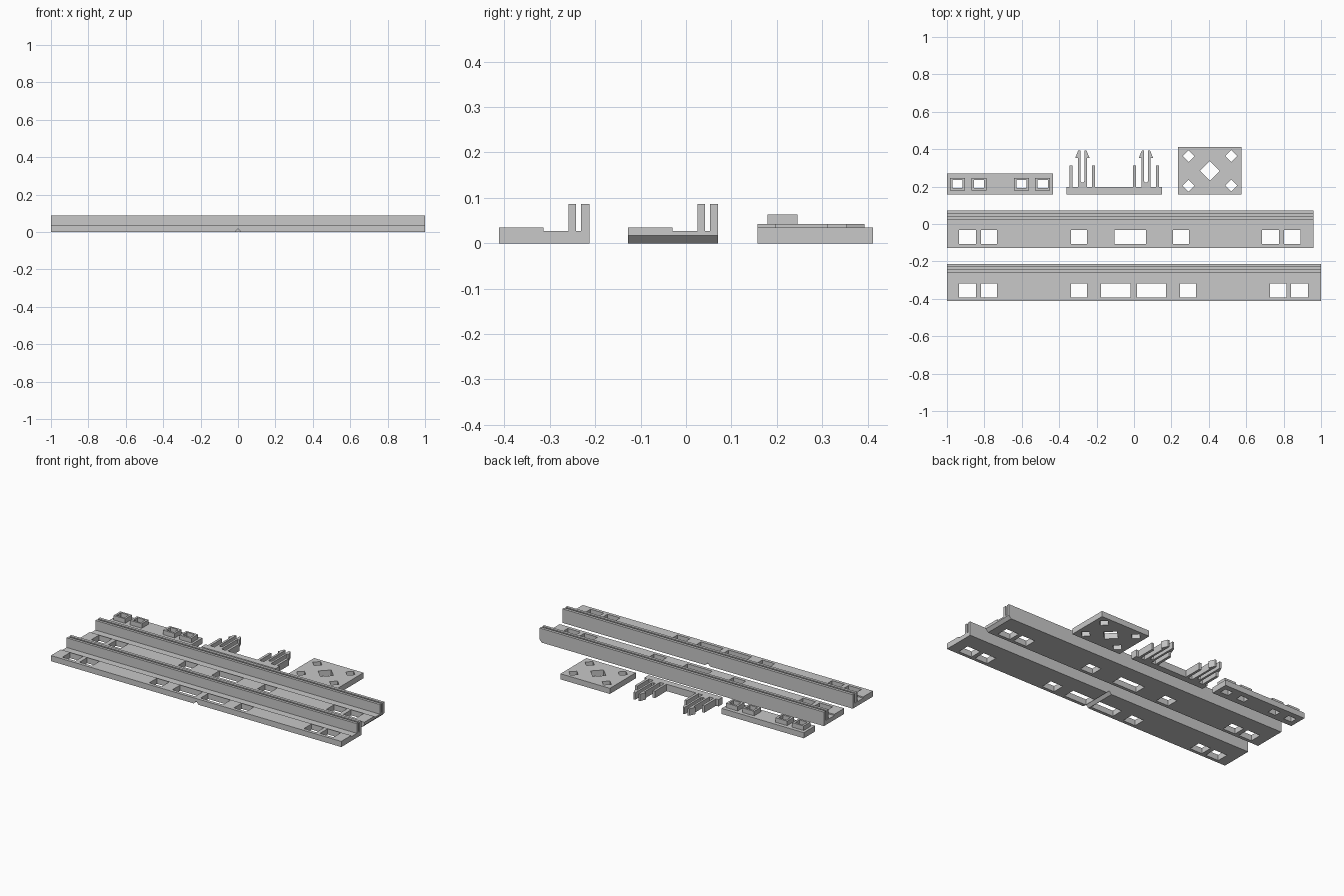
import bpy
import bmesh

if "Cube" in bpy.data.objects:
    bpy.data.objects.remove(bpy.data.objects["Cube"])

grey = bpy.data.materials.new("matte_grey")
grey.diffuse_color = (0.58, 0.58, 0.58, 1)
grey.use_nodes = True
grey.node_tree.nodes["Principled BSDF"].inputs["Base Color"].default_value = grey.diffuse_color

PLACE = {
    "x": lambda u, v, w: (w, u, v),
    "y": lambda u, v, w: (u, w, v),
    "z": lambda u, v, w: (u, v, w),
}


def prism(bm, points, axis, lo, hi):
    """Extrude a closed outline along an axis from lo to hi."""
    place = PLACE[axis]
    rings = [[bm.verts.new(place(u, v, w)) for u, v in points] for w in (lo, hi)]
    faces = [bm.faces.new(r) for r in rings]
    n = len(points)
    for i in range(n):
        j = (i + 1) % n
        faces.append(bm.faces.new((rings[0][i], rings[0][j], rings[1][j], rings[1][i])))
    bmesh.ops.recalc_face_normals(bm, faces=faces)


def rect(x0, x1, y0, y1):
    return [(x0, y0), (x1, y0), (x1, y1), (x0, y1)]


def diamond(x, y, r):
    return [(x - r, y), (x, y - r), (x + r, y), (x, y + r)]


def make(name, prisms):
    bm = bmesh.new()
    for p in prisms:
        prism(bm, *p)
    mesh = bpy.data.meshes.new(name)
    bm.to_mesh(mesh)
    bm.free()
    mesh.materials.append(grey)
    ob = bpy.data.objects.new(name, mesh)
    bpy.context.collection.objects.link(ob)
    return ob


def cut(ob, prisms):
    """Subtract separate prisms from an object and bake the result."""
    cutter = make("cutter", prisms)
    mod = ob.modifiers.new("cut", "BOOLEAN")
    mod.operation = "DIFFERENCE"
    mod.solver = "EXACT"
    mod.object = cutter
    dg = bpy.context.evaluated_depsgraph_get()
    baked = bpy.data.meshes.new_from_object(ob.evaluated_get(dg))
    ob.modifiers.clear()
    ob.data = baked
    bpy.data.objects.remove(cutter)


def through(outline):
    return (outline, "z", -0.05, 0.15)


# Rails: stepped base with a double wall holding a narrow groove
RAIL = [(0, 0), (0.199, 0), (0.199, 0.087), (0.181, 0.087), (0.181, 0.027),
        (0.17, 0.027), (0.17, 0.087), (0.153, 0.087), (0.153, 0.027),
        (0.098, 0.027), (0.098, 0.035), (0, 0.035)]


def rail(name, y, x_end, slots, bevel):
    ob = make(name, [([(y + u, v) for u, v in RAIL], "x", -1, x_end)])
    # The bevel may touch a slot, so it is cut on its own
    cut(ob, [(bevel, "y", y - 0.05, y + 0.25)])
    cut(ob, [through(rect(a, b, y + 0.02, y + 0.095)) for a, b in slots])


left_slots = [(-0.935, -0.845), (-0.817, -0.732), (-0.337, -0.251)]

# Front rail has a V groove across its underside
rail("front_rail", -0.412, 1.0,
     left_slots + [(-0.177, -0.02), (0.017, 0.171), (0.246, 0.332),
                   (0.728, 0.815), (0.84, 0.931)],
     [(0, 0.017), (-0.027, -0.01), (0.027, -0.01)])

# Back rail has a bevelled lower edge on its right end
rail("back_rail", -0.128, 0.96,
     left_slots + [(-0.105, 0.065), (0.209, 0.295), (0.685, 0.776), (0.803, 0.89)],
     [(0.933, -0.01), (0.98, -0.01), (0.98, 0.037)])

# Socket strip with four raised, open frames
centres = [-0.943, -0.829, -0.602, -0.488]
holes = [through(rect(x - 0.027, x + 0.027, 0.192, 0.234)) for x in centres]
strip = make("socket_strip", [(rect(-1, -0.434, 0.157, 0.269), "z", 0, 0.035)])
cut(strip, holes)
for i, x in enumerate(centres):
    frame = make(f"socket_frame_{i + 1}",
                 [(rect(x - 0.04, x + 0.04, 0.18, 0.246), "z", 0.035, 0.063)])
    cut(frame, [holes[i]])

# Clip: one flat outline with two barbed snap pairs between guide prongs
half = [(-0.0685, 0.197), (-0.0685, 0.312), (-0.0525, 0.312), (-0.0525, 0.197),
        (-0.024, 0.197), (-0.024, 0.354), (-0.038, 0.354), (-0.022, 0.393),
        (-0.011, 0.393), (-0.011, 0.23), (-0.005, 0.223)]
fork = half + [(-u, v) for u, v in reversed(half)]
outline = [(-0.362, 0.157), (-0.362, 0.197)]
for centre in (-0.276, 0.064):
    outline += [(centre + u, v) for u, v in fork]
outline += [(0.149, 0.197), (0.149, 0.157)]
make("snap_clip", [(outline, "z", 0, 0.043)])

# Square plate with diamond openings
plate = make("square_plate", [(rect(0.236, 0.576, 0.157, 0.412), "z", 0, 0.035)])
openings = [through(diamond(0.406, 0.284, 0.053))]
openings += [through(diamond(0.406 + sx * 0.114, 0.284 + sy * 0.079, 0.032))
             for sx in (-1, 1) for sy in (-1, 1)]
cut(plate, openings)
